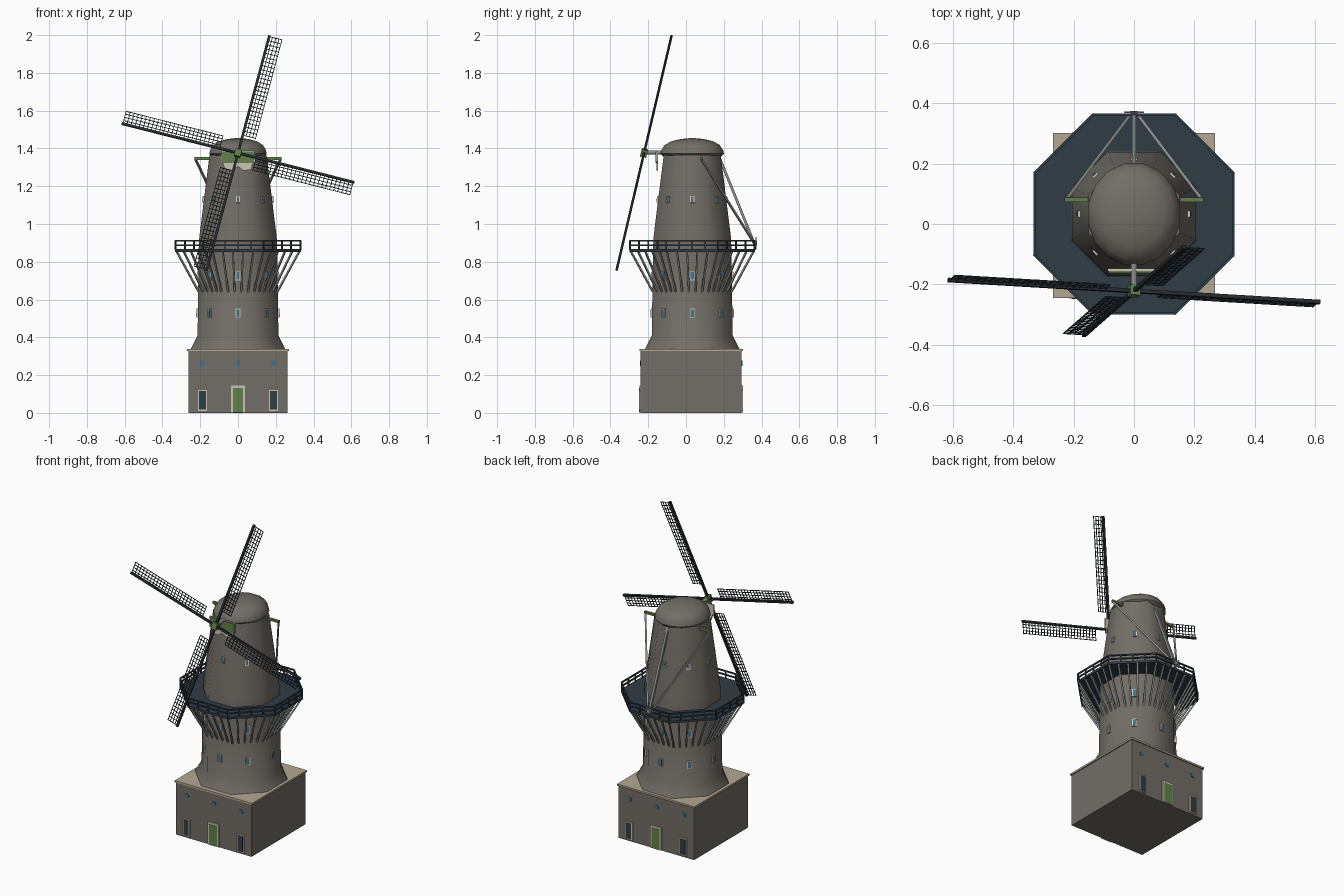
import bpy, bmesh, math
from mathutils import Matrix, Vector

if "Cube" in bpy.data.objects:
    bpy.data.objects.remove(bpy.data.objects["Cube"])

CY = 0.033                      # tower axis in y
OCT = math.cos(math.pi / 8)     # apothem / radius for an octagon
T = Matrix.Translation


def R(deg, axis):
    return Matrix.Rotation(math.radians(deg), 4, axis)


def material(name, col):
    m = bpy.data.materials.new(name)
    m.diffuse_color = (*col, 1)
    m.use_nodes = True
    m.node_tree.nodes["Principled BSDF"].inputs["Base Color"].default_value = m.diffuse_color
    return m


BRICK = material("brick", (0.17, 0.155, 0.135))
DARK = material("dark_paint", (0.03, 0.045, 0.06))
GREEN = material("green_paint", (0.12, 0.22, 0.07))
CREAM = material("cream_trim", (0.6, 0.56, 0.46))
ROOF = material("roof_slab", (0.45, 0.39, 0.29))
GLASS = material("blue_glass", (0.06, 0.17, 0.26))
TIMBER = material("grey_timber", (0.27, 0.28, 0.28))
SPAR = material("spar_black", (0.02, 0.025, 0.028))


class Part:
    """Collects simple solids into one named mesh object."""

    def __init__(self, name, mat):
        self.name, self.mat, self.bm = name, mat, bmesh.new()

    def box(self, size, loc=(0, 0, 0), m=Matrix()):
        bmesh.ops.create_cube(self.bm, size=1, matrix=m @ T(loc) @ Matrix.Diagonal((*size, 1)))

    def beam(self, p, q, w, m=Matrix()):
        p, q = Vector(p), Vector(q)
        d = q - p
        rot = d.to_track_quat('Z', 'Y').to_matrix().to_4x4()
        self.box((w, w, d.length), m=m @ T((p + q) / 2) @ rot)

    def disc(self, r, depth, segs, m):
        bmesh.ops.create_cone(self.bm, cap_ends=True, segments=segs, radius1=r, radius2=r,
                              depth=depth, matrix=m)

    def lathe(self, profile, segs, sx=1.0, sy=1.0, turn=0.0):
        rings = []
        for r, z in profile:
            rings.append([self.bm.verts.new((sx * r * math.cos(a), CY + sy * r * math.sin(a), z))
                          for a in (2 * math.pi * (i + turn) / segs for i in range(segs))])
        for a, b in zip(rings, rings[1:]):
            for i in range(segs):
                j = (i + 1) % segs
                self.bm.faces.new((a[i], a[j], b[j], b[i]))
        self.bm.faces.new(rings[0][::-1])
        self.bm.faces.new(rings[-1])

    def plate(self, pts, y, depth):
        f = self.bm.faces.new([self.bm.verts.new((x, y, z)) for x, z in pts])
        ext = bmesh.ops.extrude_face_region(self.bm, geom=[f])["geom"]
        bmesh.ops.translate(self.bm, vec=(0, depth, 0),
                            verts=[v for v in ext if isinstance(v, bmesh.types.BMVert)])

    def finish(self, smooth=None):
        bmesh.ops.recalc_face_normals(self.bm, faces=self.bm.faces)
        me = bpy.data.meshes.new(self.name)
        self.bm.to_mesh(me)
        self.bm.free()
        me.materials.append(self.mat)
        ob = bpy.data.objects.new(self.name, me)
        bpy.context.collection.objects.link(ob)
        if smooth:
            bpy.ops.object.select_all(action='DESELECT')
            ob.select_set(True)
            bpy.context.view_layer.objects.active = ob
            bpy.ops.object.shade_smooth_by_angle(angle=math.radians(smooth))


# Square base with flat roof slab
p = Part("base_block", BRICK)
p.box((0.524, 0.534, 0.33), (0, 0.027, 0.165))
p.finish()
p = Part("base_roof", ROOF)
p.box((0.538, 0.546, 0.011), (0, 0.028, 0.334))
p.finish()

# Octagonal tower with flared foot
wall = [(0.252, 0.335), (0.214, 0.41), (0.208, 0.86), (0.205, 0.93), (0.151, 1.365)]
p = Part("tower", BRICK)
p.lathe([(a / OCT, z) for a, z in wall], 8, turn=0.5)
p.finish(60)

# Oval domed cap
p = Part("cap", BRICK)
p.lathe([(0.9, 1.355), (1, 1.372), (0.97, 1.392), (0.87, 1.418), (0.66, 1.438),
         (0.36, 1.45), (0.06, 1.455)], 16, 0.155, 0.171, 0.5)
p.finish(50)

# Tower windows on all eight faces
frames, panes = Part("tower_window_frames", CREAM), Part("tower_window_panes", GLASS)
for k in range(8):
    for r, z, w, h, tilt in ((0.2125, 0.528, 0.026, 0.048, 1), (0.21, 0.725, 0.026, 0.048, 1),
                             (0.18, 1.13, 0.022, 0.036, 7)):
        m = T((0, CY, 0)) @ R(45 * k, 'Z') @ T((r, 0, z)) @ R(-tilt, 'Y')
        frames.box((0.014, w, h), m=m)
        panes.box((0.017, w - 0.009, h - 0.009), m=m)
frames.finish()
panes.finish()

# Doors, tall windows and portholes on the front and back of the base
frames, doors = Part("base_frames", CREAM), Part("doors", GREEN)
tall, port = Part("base_windows", DARK), Part("portholes", GLASS)
for y in (-0.24, 0.294):
    frames.box((0.076, 0.014, 0.142), (0, y, 0.073))
    doors.box((0.054, 0.018, 0.128), (0, y, 0.067))
    for x in (-0.188, 0, 0.188):
        port.disc(0.015, 0.008, 12, T((x, y, 0.262)) @ R(90, 'X'))
        if x:
            frames.box((0.05, 0.014, 0.112), (x, y, 0.066))
            tall.box((0.036, 0.018, 0.098), (x, y, 0.066))
for part in (frames, doors, tall, port):
    part.finish()

# Octagonal gallery: deck, rails, posts and struts
A = 0.333
p = Part("gallery_deck", DARK)
p.lathe([(A / OCT, 0.853), (A / OCT, 0.867)], 8, turn=0.5)
p.finish()
rail, struts = Part("gallery_railing", DARK), Part("gallery_struts", TIMBER)
half, inner = A * math.tan(math.pi / 8), 0.211 * math.tan(math.pi / 8)
for k in range(8):
    m = T((0, CY, 0)) @ R(45 * k, 'Z')
    for z in (0.888, 0.911):
        rail.beam((A - 0.004, -half, z), (A - 0.004, half, z), 0.008, m)
    for t in (-1, -0.5, 0, 0.5):
        rail.box((0.007, 0.007, 0.05), (A - 0.004, t * half, 0.888), m)
    for t in (-1, -0.6, -0.2, 0.2, 0.6):
        struts.beam((0.208, t * inner, 0.642), (A - 0.008, t * half * 0.98, 0.856), 0.009, m)
rail.finish()
struts.finish()

# Tail: cross beam, braces, tail pole and winding wheel
p = Part("tail_cross_beam", GREEN)
p.box((0.46, 0.014, 0.014), (0, 0.08, 1.347))
p.finish()
p = Part("tail_poles", TIMBER)
p.beam((0, 0.17, 1.37), (0, 0.366, 0.885), 0.014)
for s in (-1, 1):
    p.beam((s * 0.226, 0.08, 1.345), (s * 0.014, 0.36, 0.9), 0.01)
p.finish()
p = Part("tail_wheel", TIMBER)
for k in range(4):
    p.box((0.066, 0.006, 0.007), m=T((0, 0.37, 0.897)) @ R(45 * k, 'Y'))
p.disc(0.012, 0.016, 10, T((0, 0.367, 0.897)) @ R(90, 'X'))
p.finish()

# Front beard boards under the shaft
p = Part("beard_trim", CREAM)
p.plate([(-0.088, 1.388), (-0.09, 1.33), (-0.078, 1.318), (-0.07, 1.288), (-0.03, 1.282), (0, 1.305),
         (0.03, 1.282), (0.07, 1.288), (0.078, 1.318), (0.09, 1.33), (0.088, 1.388)], -0.156, 0.008)
p.finish()
p = Part("beard_board", GREEN)
p.box((0.168, 0.006, 0.062), (0, -0.159, 1.354))
p.finish()

# Wind shaft and hub
HUB = T((0, -0.222, 1.376)) @ R(-13.2, 'X')
p = Part("wind_shaft", TIMBER)
p.disc(0.011, 0.25, 10, T((0, -0.11, 1.379)) @ R(90, 'X'))
p.finish(40)
p = Part("hub", GREEN)
p.box((0.034, 0.034, 0.04), m=HUB @ R(14.6, 'Y'))
p.finish()

# Four tilted sails with lattice on the trailing side
spars, grid = Part("sail_spars", SPAR), Part("sail_lattice", DARK)
for k in range(4):
    m = HUB @ R(14.6 + 90 * k, 'Y')
    L = 0.636 if k % 2 else 0.66
    spars.beam((0, 0, 0), (0, 0, L), 0.013, m)
    for x in (0.018, 0.036, 0.054, 0.07):
        grid.beam((x, 0, 0.1), (x, 0, L - 0.004), 0.0035, m)
    n = 24
    for i in range(n + 1):
        z = 0.1 + (L - 0.106) * i / n
        grid.beam((0, 0, z), (0.072, 0, z), 0.0035, m)
spars.finish()
grid.finish()
